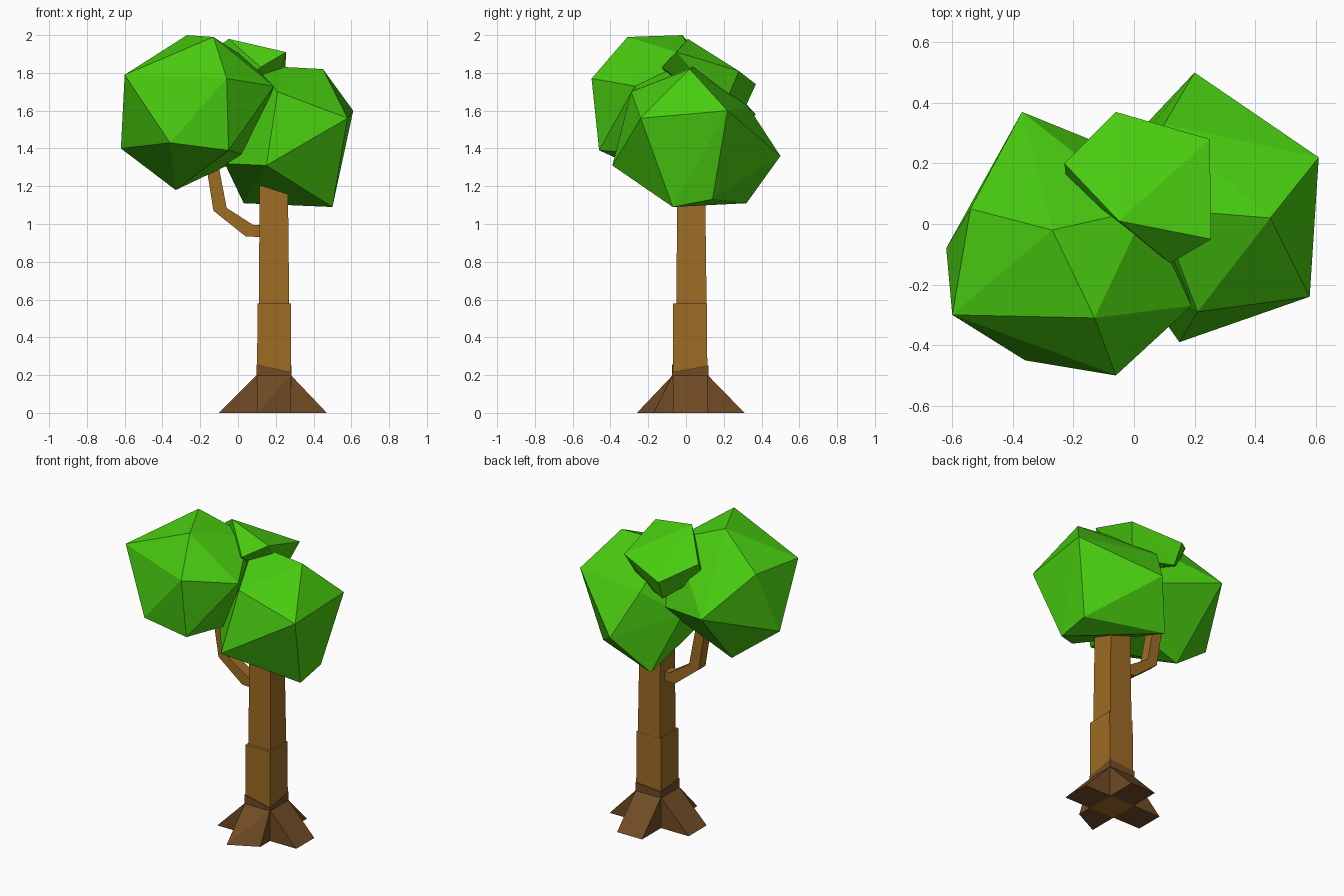
import bpy, bmesh

if "Cube" in bpy.data.objects:
    bpy.data.objects.remove(bpy.data.objects["Cube"])


def material(name, colour):
    m = bpy.data.materials.new(name)
    m.diffuse_color = (*colour, 1)
    m.use_nodes = True
    m.node_tree.nodes["Principled BSDF"].inputs["Base Color"].default_value = m.diffuse_color
    return m


leaf = material("leaf green", (0.065, 0.60, 0.005))
bark = material("bark brown", (0.34, 0.15, 0.018))
root_brown = material("root brown", (0.165, 0.072, 0.019))


def finish(bm, name, mat):
    bmesh.ops.recalc_face_normals(bm, faces=bm.faces[:])
    me = bpy.data.meshes.new(name)
    bm.to_mesh(me)
    bm.free()
    me.materials.append(mat)
    ob = bpy.data.objects.new(name, me)
    bpy.context.collection.objects.link(ob)
    return ob


def hull(name, points, mat):
    """Faceted convex solid around a few corner points."""
    bm = bmesh.new()
    for p in points:
        bm.verts.new(p)
    res = bmesh.ops.convex_hull(bm, input=bm.verts[:])
    inner = [v for v in res["geom_interior"] if isinstance(v, bmesh.types.BMVert)]
    if inner:
        bmesh.ops.delete(bm, geom=inner, context='VERTS')
    return finish(bm, name, mat)


def loft(name, rings, mat):
    """Closed solid skinned through four-point rings."""
    bm = bmesh.new()
    vs = [[bm.verts.new(p) for p in r] for r in rings]
    for a, b in zip(vs, vs[1:]):
        for i in range(4):
            j = (i + 1) % 4
            bm.faces.new((a[i], a[j], b[j], b[i]))
    bm.faces.new(vs[0])
    bm.faces.new(vs[-1])
    return finish(bm, name, mat)


def square(x0, x1, y0, y1, z):
    return [(x0, y0, z), (x1, y0, z), (x1, y1, z), (x0, y1, z)]


# Trunk: wide lower block, narrower upper block
X0, X1, Y0, Y1 = 0.10, 0.28, -0.07, 0.115
loft("lower_trunk", [square(X0, X1, Y0, Y1, 0.0),
                     square(X0 + .003, X1, Y0, Y1 - .005, 0.58)], bark)
loft("upper_trunk", [square(0.11, 0.272, -0.052, 0.11, 0.5),
                     square(0.115, 0.263, -0.045, 0.10, 1.3)], bark)

# Uneven dark collar where the roots meet the trunk
e = 0.003
low = square(X0 - e, X1 + e, Y0 - e, Y1 + e, 0.19)
heights = (0.255, 0.215, 0.25, 0.235)
loft("root_collar", [low, [(x, y, h) for (x, y, _), h in zip(low, heights)]], root_brown)

# Four wedge roots: two trunk corners each, and the two ground corners of the toe
roots = {
    "front_root": ((X0, Y0), (X1, Y0), (X0, -0.26), (X1, -0.17)),
    "back_root": ((X0, Y1), (X1, Y1), (X0, 0.31), (X1, 0.31)),
    "left_root": ((X0, Y0), (X0, Y1), (-0.10, Y0), (-0.10, Y1)),
    "right_root": ((X1, Y0), (X1, Y1), (0.47, Y0), (0.47, Y1)),
}
for name, (a, b, c, d) in roots.items():
    hull(name, [(*a, 0.2), (*b, 0.2), (*a, 0), (*b, 0), (*c, 0), (*d, 0)], root_brown)

# Bent side branch: upper and lower outline of each section in x, z
outline = [((0.13, 0.995), (0.13, 0.93)), ((0.08, 0.995), (0.04, 0.935)),
           ((-0.06, 1.085), (-0.13, 1.07)), ((-0.105, 1.32), (-0.17, 1.32))]
yb, h = 0.02, 0.035
loft("branch", [[(u[0], yb - h, u[1]), (u[0], yb + h, u[1]),
                 (l[0], yb + h, l[1]), (l[0], yb - h, l[1])]
                for u, l in outline], bark)

# Three faceted leaf clumps
hull("left_leaf_clump", [
    (-0.13, -0.31, 1.99), (-0.27, -0.02, 2.0), (-0.06, -0.50, 1.77),
    (-0.60, -0.30, 1.79), (-0.36, -0.45, 1.43), (-0.05, -0.46, 1.39),
    (-0.62, -0.08, 1.40), (-0.54, 0.05, 1.80), (-0.37, 0.37, 1.58),
    (0.19, -0.27, 1.73), (-0.33, 0.0, 1.18), (0.04, 0.05, 1.88),
    (0.05, 0.20, 1.50), (0.05, -0.05, 1.36)], leaf)
hull("right_leaf_clump", [
    (0.45, 0.02, 1.82), (0.61, 0.22, 1.60), (0.58, -0.24, 1.56),
    (0.15, -0.39, 1.31), (0.21, -0.29, 1.70), (0.20, 0.50, 1.36),
    (0.50, -0.07, 1.09), (0.50, 0.14, 1.13), (0.10, 0.33, 1.62),
    (0.08, 0.05, 1.84), (-0.07, -0.08, 1.32), (0.03, 0.32, 1.11),
    (-0.08, 0.15, 1.45)], leaf)
hull("top_leaf_clump", [
    (-0.05, 0.01, 1.98), (0.255, -0.05, 1.91), (0.25, 0.28, 1.81),
    (-0.06, 0.37, 1.74), (-0.23, 0.20, 1.84), (-0.22, 0.13, 1.74),
    (0.12, -0.13, 1.83), (-0.05, 0.31, 1.61), (0.18, 0.20, 1.62),
    (0.0, 0.0, 1.68)], leaf)
